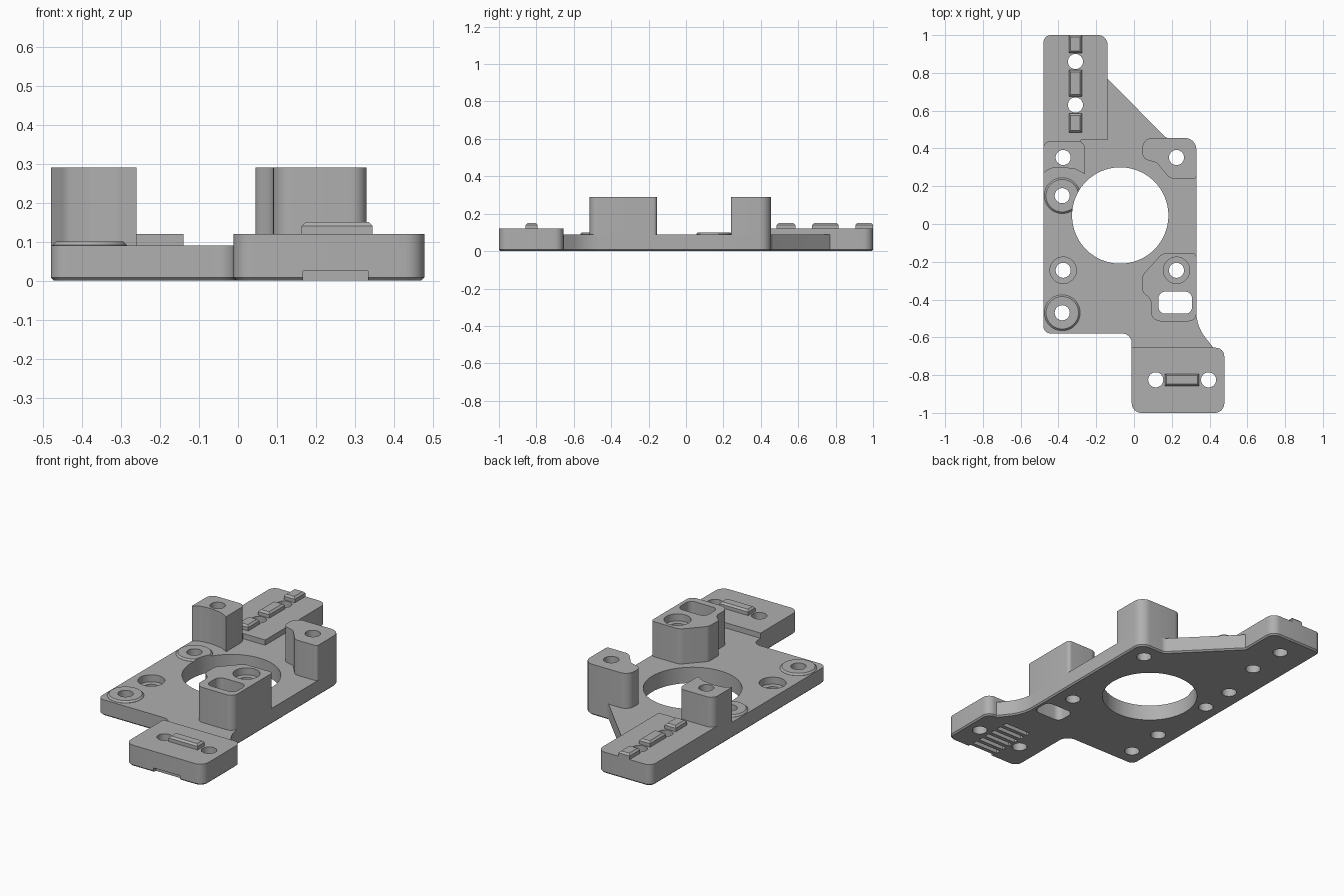
import bpy, bmesh
from math import sin, cos, tan, pi, atan2
from mathutils import Vector

cube = bpy.data.objects.get("Cube")
if cube:
    bpy.data.objects.remove(cube)

grey = bpy.data.materials.new("light grey plastic")
grey.use_nodes = True
colour = (0.43, 0.43, 0.43, 1)
grey.diffuse_color = colour
grey.node_tree.nodes["Principled BSDF"].inputs["Base Color"].default_value = colour


def rounded(corners, steps=8):
    """Outline from (x, y, radius) corners, each replaced by a tangent arc."""
    out = []
    for i, (x, y, r) in enumerate(corners):
        p = Vector((x, y))
        if not r:
            out.append(p)
            continue
        a = (Vector(corners[i - 1][:2]) - p).normalized()
        b = (Vector(corners[(i + 1) % len(corners)][:2]) - p).normalized()
        half = a.angle(b) / 2
        centre = p + (a + b).normalized() * (r / sin(half))
        d0 = p + a * (r / tan(half)) - centre
        d1 = p + b * (r / tan(half)) - centre
        sweep = atan2(d0.x * d1.y - d0.y * d1.x, d0.dot(d1))
        start = atan2(d0.y, d0.x)
        for k in range(steps + 1):
            t = start + sweep * k / steps
            out.append(centre + Vector((cos(t), sin(t))) * r)
    return out


def circle(x, y, r, n=48):
    return [Vector((x + r * cos(2 * pi * k / n), y + r * sin(2 * pi * k / n))) for k in range(n)]


def box(x0, x1, y0, y1, r=0):
    return rounded([(x0, y0, r), (x1, y0, r), (x1, y1, r), (x0, y1, r)])


def prism(name, outline, z0, z1, top=0, bottom=0):
    """Extrude an outline, with optional chamfers round the top and bottom."""
    bm = bmesh.new()
    face = bm.faces.new([bm.verts.new((p.x, p.y, z0)) for p in outline])
    side = bmesh.ops.extrude_face_region(bm, geom=[face], use_keep_orig=True)
    verts = [g for g in side["geom"] if isinstance(g, bmesh.types.BMVert)]
    bmesh.ops.translate(bm, verts=verts, vec=(0, 0, z1 - z0))
    bmesh.ops.recalc_face_normals(bm, faces=bm.faces)
    for z, size in ((z1, top), (z0, bottom)):
        if size:
            rim = [e for e in bm.edges if all(abs(v.co.z - z) < 1e-5 for v in e.verts)]
            bmesh.ops.bevel(bm, geom=rim, offset=size, segments=1, affect="EDGES")
    mesh = bpy.data.meshes.new(name)
    bm.to_mesh(mesh)
    bm.free()
    mesh.materials.append(grey)
    obj = bpy.data.objects.new(name, mesh)
    bpy.context.scene.collection.objects.link(obj)
    return obj


BASE, PAD, POST = 0.09, 0.12, 0.29
parts = []

# Base plate with chamfered underside
parts.append(prism("base_plate", rounded([
    (-0.48, 1, 0.04), (-0.14, 1, 0.05), (-0.14, 0.77, 0), (0.17, 0.455, 0.04),
    (0.33, 0.455, 0.06), (0.33, -0.54, 0.22), (0.42, -0.655, 0), (0.478, -0.655, 0.045),
    (0.478, -1, 0.05), (-0.012, -1, 0.05), (-0.012, -0.58, 0.05), (-0.48, -0.58, 0.04)]),
    0, BASE, bottom=0.008))

# Raised end pads
parts.append(prism("rear_pad", rounded([
    (-0.48, 1, 0.04), (-0.14, 1, 0.05), (-0.14, 0.445, 0), (-0.28, 0.445, 0),
    (-0.28, 0.4, 0), (-0.48, 0.4, 0)]), BASE, PAD))
parts.append(prism("front_pad", rounded([
    (-0.012, -0.655, 0), (0.478, -0.655, 0.045), (0.478, -1, 0.05), (-0.012, -1, 0.05)]),
    BASE, PAD))

# Tall mounting posts
parts.append(prism("right_rear_post", rounded([
    (-0.48, 0.44, 0.04), (-0.26, 0.44, 0.04), (-0.26, 0.265, 0), (-0.31, 0.29, 0.03),
    (-0.38, 0.3, 0.1), (-0.44, 0.295, 0.05), (-0.48, 0.27, 0)]), BASE, POST))
parts.append(prism("left_rear_post", rounded([
    (0.045, 0.455, 0.05), (0.33, 0.455, 0.06), (0.33, 0.24, 0.015), (0.19, 0.24, 0.05),
    (0.12, 0.325, 0.04), (0.045, 0.345, 0.04)]), BASE, POST))
parts.append(prism("left_front_post", rounded([
    (0.15, -0.155, 0.05), (0.33, -0.155, 0.02), (0.33, -0.515, 0.04), (0.09, -0.515, 0.05),
    (0.09, -0.4, 0.05), (0.045, -0.36, 0.03), (0.045, -0.27, 0.04)]), BASE, POST))

# Low round bosses
for name, y in (("rear_boss", 0.15), ("front_boss", -0.47)):
    parts.append(prism(name, circle(-0.38, y, 0.095), BASE, 0.1, top=0.009))

# Chamfered locating ribs
for name, y0, y1 in (("rear_rib", 0.905, 1), ("middle_rib", 0.675, 0.815), ("inner_rib", 0.485, 0.585)):
    parts.append(prism(name, box(-0.345, -0.275, y0, y1), PAD, 0.15, top=0.01))
parts.append(prism("front_rib", box(0.163, 0.345, -0.857, -0.793), PAD, 0.15, top=0.01))

# Cutters: screw holes, centre opening, slot, counterbores and belt grooves
cutters = []
for x, y in ((-0.31, 0.86), (-0.31, 0.63), (-0.375, 0.352), (0.225, 0.352), (-0.38, 0.15),
             (-0.375, -0.245), (0.225, -0.245), (-0.38, -0.47), (0.115, -0.825), (0.395, -0.825)):
    cutters.append(prism("hole_cutter", circle(x, y, 0.04, 32), -0.1, 0.4))
cutters.append(prism("opening_cutter", circle(-0.073, 0.045, 0.255, 96), -0.1, 0.4))
cutters.append(prism("slot_cutter", box(0.13, 0.307, -0.475, -0.358, 0.035), -0.1, 0.4))
for x, floor, height in ((-0.375, 0.05, 0.2), (0.225, 0.25, 0.4)):
    cutters.append(prism("counterbore_cutter", circle(x, -0.245, 0.07), floor, height))
for k in range(7):
    y = -1.005 + k * 0.05
    cutters.append(prism("groove_cutter", box(0.167, 0.333, y, y + 0.027), -0.1, 0.025))

group = bpy.data.collections.new("cutters")
bpy.context.scene.collection.children.link(group)
for c in cutters:
    group.objects.link(c)
    c.hide_render = True

# Cut each part, then shade it
for obj in parts:
    bpy.ops.object.select_all(action="DESELECT")
    obj.select_set(True)
    bpy.context.view_layer.objects.active = obj
    if "rib" not in obj.name:
        cut = obj.modifiers.new("cut", "BOOLEAN")
        cut.operand_type = "COLLECTION"
        cut.collection = group
        cut.operation = "DIFFERENCE"
        cut.solver = "EXACT"
        bpy.ops.object.modifier_apply(modifier=cut.name)
    bpy.ops.object.shade_smooth_by_angle(angle=0.5)

for c in cutters:
    bpy.data.objects.remove(c)
bpy.data.collections.remove(group)
